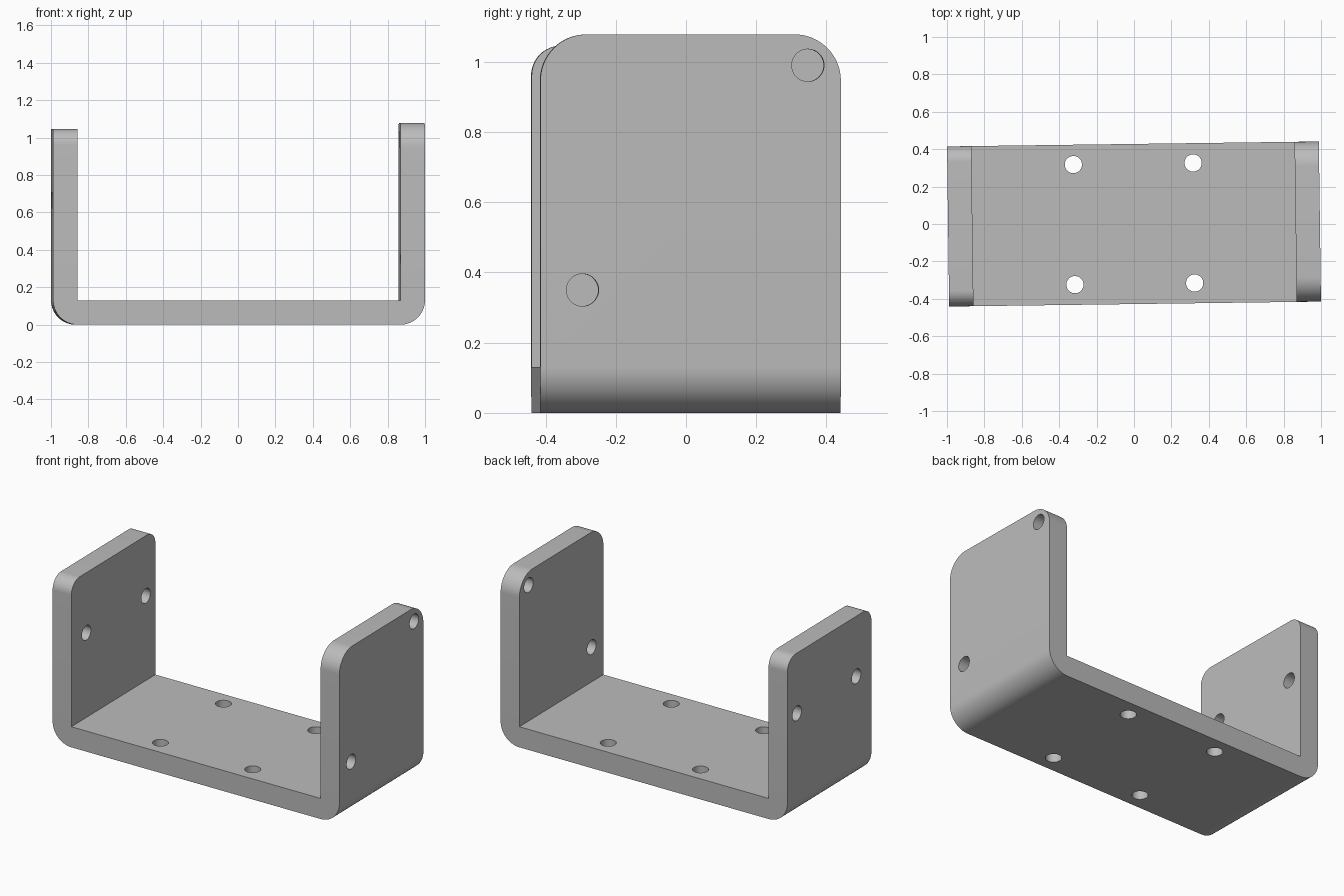
import bpy, bmesh, math
from mathutils import Matrix, Vector

cube = bpy.data.objects.get("Cube")
if cube:
    bpy.data.objects.remove(cube)

HALF_LEN, HALF_WID, THICK = 0.994, 0.428, 0.13
LEFT_H, RIGHT_H = 1.078, 1.046       # flange heights at +x and -x
HOLE_R = 0.046
YAW = 0.0133

steel = bpy.data.materials.new("light_grey")
steel.use_nodes = True
grey = (0.5, 0.5, 0.5, 1)
steel.diffuse_color = grey
steel.node_tree.nodes["Principled BSDF"].inputs["Base Color"].default_value = grey


def add_object(name, bm):
    bmesh.ops.recalc_face_normals(bm, faces=bm.faces)
    mesh = bpy.data.meshes.new(name)
    bm.to_mesh(mesh)
    bm.free()
    mesh.materials.append(steel)
    obj = bpy.data.objects.new(name, mesh)
    bpy.context.collection.objects.link(obj)
    return obj


def round_edges(bm, test, radius, segments):
    edges = [e for e in bm.edges if test(*(v.co for v in e.verts))]
    bmesh.ops.bevel(bm, geom=edges, offset=radius, offset_type='OFFSET',
                    segments=segments, profile=0.5, affect='EDGES')


# U-shaped channel: profile extruded across the width
inner = HALF_LEN - THICK
profile = [(-HALF_LEN, 0), (HALF_LEN, 0), (HALF_LEN, LEFT_H), (inner, LEFT_H),
           (inner, THICK), (-inner, THICK), (-inner, RIGHT_H), (-HALF_LEN, RIGHT_H)]
bm = bmesh.new()
face = bm.faces.new([bm.verts.new((x, -HALF_WID, z)) for x, z in profile])
ext = bmesh.ops.extrude_face_region(bm, geom=[face])
bmesh.ops.translate(bm, vec=(0, 2 * HALF_WID, 0),
                    verts=[v for v in ext["geom"] if isinstance(v, bmesh.types.BMVert)])

# Rounded flange corners, then the rounded outer bends
for side, height, radius in ((1, LEFT_H, 0.132), (-1, RIGHT_H, 0.085)):
    round_edges(bm, lambda a, b: a.x * side > 0 and b.x * side > 0
                and abs(a.y - b.y) < 0.001 and min(a.z, b.z) > height - 0.001, radius, 16)
round_edges(bm, lambda a, b: abs(a.x - b.x) < 0.001 and max(a.z, b.z) < 0.001,
            THICK, 20)
bracket = add_object("bracket", bm)


# Bolt holes: (centre, axis)
holes = [((x, y, THICK / 2), 'Z') for x in (-0.32, 0.32) for y in (-0.32, 0.322)]
wall = HALF_LEN - THICK / 2
holes += [((wall, 0.334, 0.99), 'X'), ((wall, -0.308, 0.35), 'X'),
          ((-wall, 0.33, 0.665), 'X'), ((-wall, -0.275, 0.665), 'X')]
bm = bmesh.new()
for centre, axis in holes:
    turn = Matrix.Rotation(math.pi / 2, 4, 'Y') if axis == 'X' else Matrix()
    bmesh.ops.create_cone(bm, cap_ends=True, segments=40, radius1=HOLE_R, radius2=HOLE_R,
                          depth=THICK * 2, matrix=Matrix.Translation(Vector(centre)) @ turn)
cutter = add_object("hole_cutter", bm)
cutter.hide_render = True

cut = bracket.modifiers.new("holes", 'BOOLEAN')
cut.operation = 'DIFFERENCE'
cut.solver = 'EXACT'
cut.object = cutter
bpy.ops.object.select_all(action='DESELECT')
bracket.select_set(True)
bpy.context.view_layer.objects.active = bracket
bpy.ops.object.modifier_apply(modifier=cut.name)
bpy.data.objects.remove(cutter)

# Smooth bends and bores, slight turn about the vertical
bpy.ops.object.shade_smooth_by_angle(angle=math.radians(30))
bracket.rotation_euler.z = YAW
